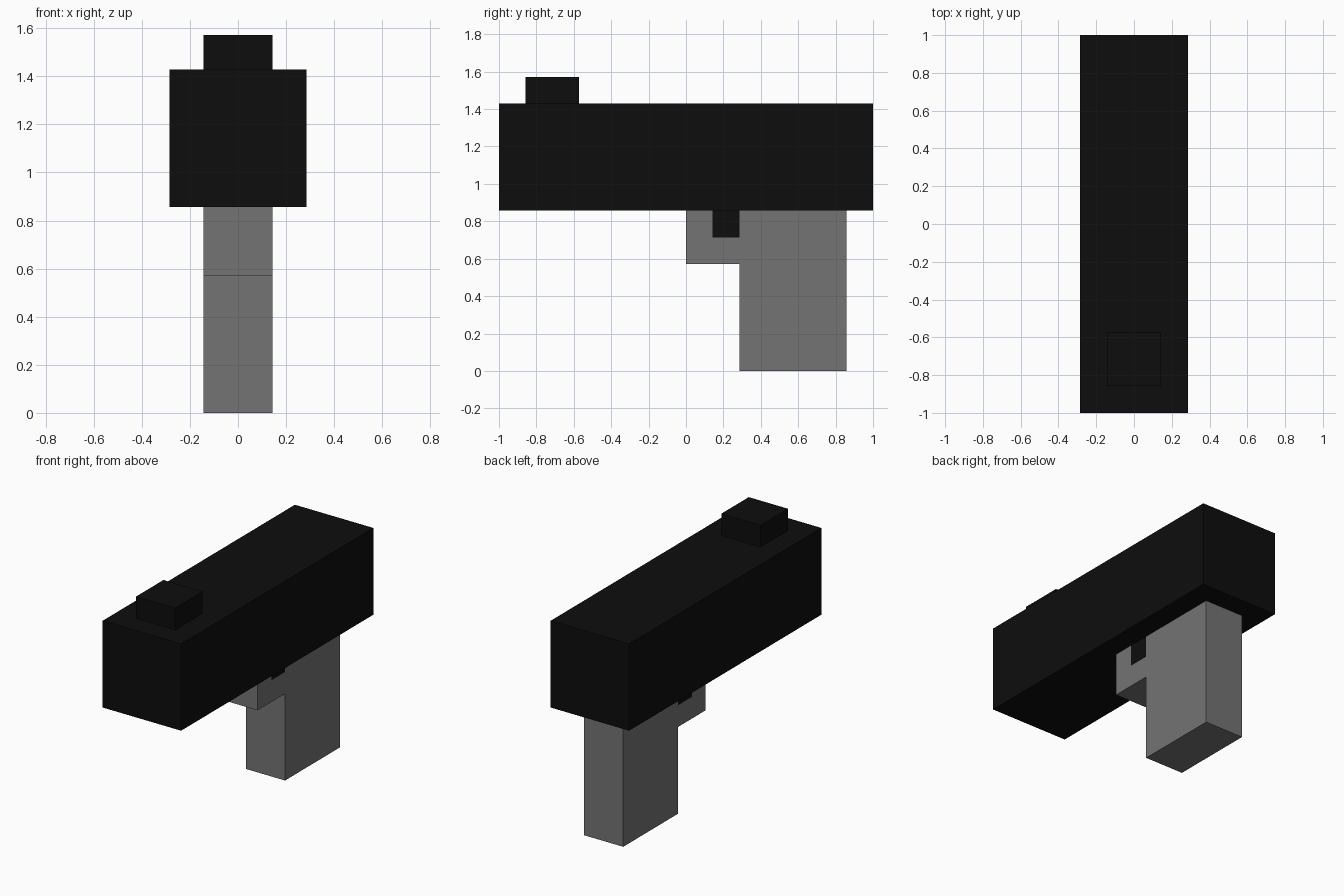
import bpy
import bmesh

if "Cube" in bpy.data.objects:
    bpy.data.objects.remove(bpy.data.objects["Cube"])

U = 1 / 7  # one block of the model


def material(name, value):
    mat = bpy.data.materials.new(name)
    mat.diffuse_color = (value, value, value, 1)
    mat.use_nodes = True
    mat.node_tree.nodes["Principled BSDF"].inputs["Base Color"].default_value = mat.diffuse_color
    return mat


def extruded_part(name, profile, half_width, mat):
    """Extrude a side profile of (y, z) block coordinates evenly across x."""
    bm = bmesh.new()
    face = bm.faces.new([bm.verts.new((-half_width * U, y * U, z * U)) for y, z in profile])
    side = bmesh.ops.extrude_face_region(bm, geom=[face])["geom"]
    moved = [v for v in side if isinstance(v, bmesh.types.BMVert)]
    bmesh.ops.translate(bm, verts=moved, vec=(2 * half_width * U, 0, 0))
    bmesh.ops.recalc_face_normals(bm, faces=bm.faces)
    mesh = bpy.data.meshes.new(name)
    bm.to_mesh(mesh)
    bm.free()
    mesh.materials.append(mat)
    obj = bpy.data.objects.new(name, mesh)
    bpy.context.collection.objects.link(obj)
    return obj


def rect(y0, y1, z0, z1):
    return [(y0, z0), (y1, z0), (y1, z1), (y0, z1)]


black = material("black", 0.004)
grey = material("grey", 0.174)

# Barrel body and front sight
extruded_part("barrel", rect(-7, 7, 6, 10), 2, black)
extruded_part("front_sight", rect(-6, -4, 10, 11), 1, black)

# Grip with trigger guard, notched for the flush trigger
extruded_part("grip", [(0, 4), (2, 4), (2, 0), (6, 0), (6, 6),
                       (2, 6), (2, 5), (1, 5), (1, 6), (0, 6)], 1, grey)
extruded_part("trigger", rect(1, 2, 5, 6), 1, black)
